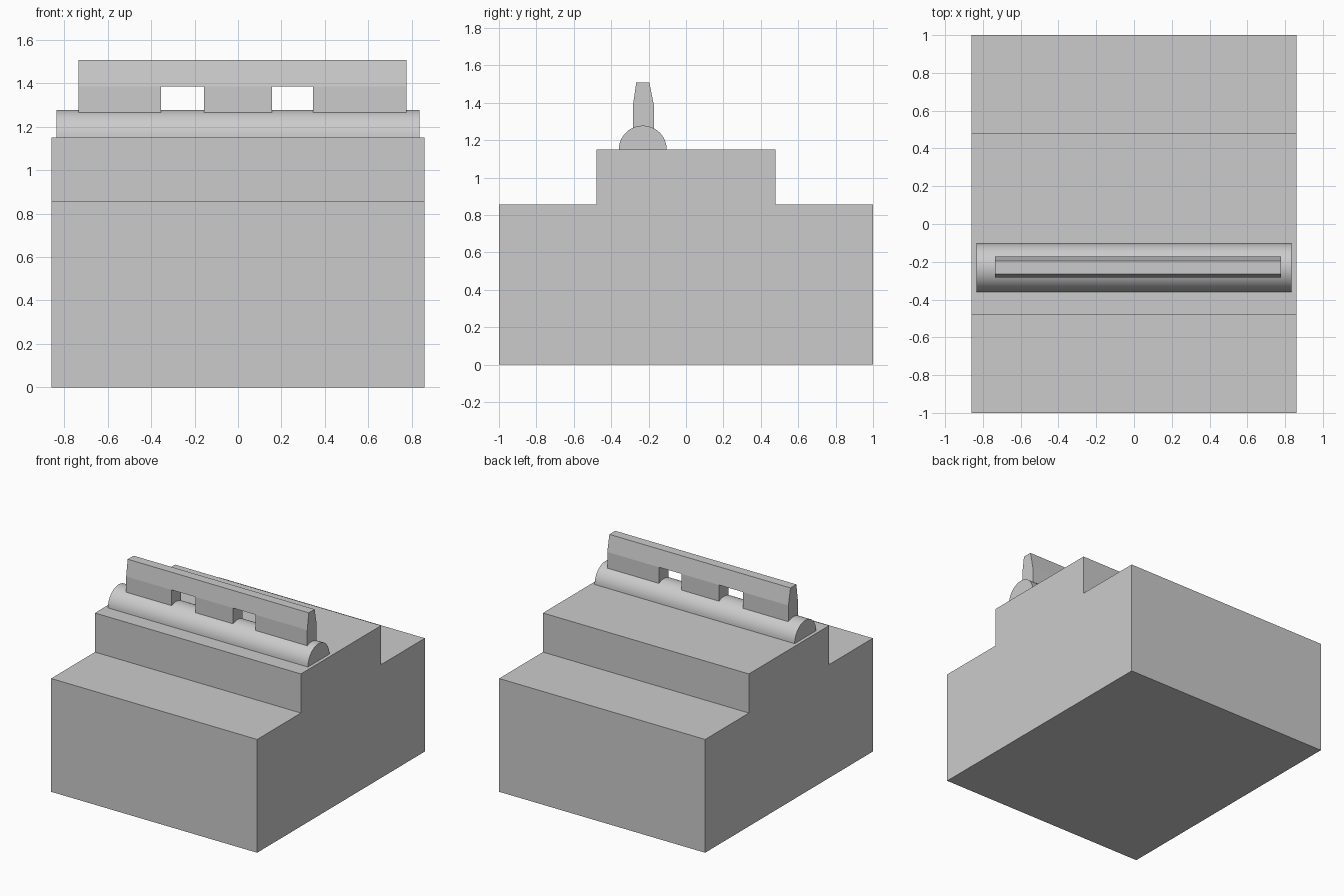
import bpy, bmesh, math

if "Cube" in bpy.data.objects:
    bpy.data.objects.remove(bpy.data.objects["Cube"])


def extrude_x(name, profile, spans, smooth=False):
    """Extrude a closed (y, z) profile along x between each pair in spans."""
    bm = bmesh.new()
    for x0, x1 in spans:
        face = bm.faces.new([bm.verts.new((x0, y, z)) for y, z in profile])
        res = bmesh.ops.extrude_face_region(bm, geom=[face])
        moved = [v for v in res["geom"] if isinstance(v, bmesh.types.BMVert)]
        bmesh.ops.translate(bm, verts=moved, vec=(x1 - x0, 0, 0))
    bmesh.ops.recalc_face_normals(bm, faces=bm.faces)
    mesh = bpy.data.meshes.new(name)
    bm.to_mesh(mesh)
    bm.free()
    obj = bpy.data.objects.new(name, mesh)
    bpy.context.collection.objects.link(obj)
    if smooth:
        bpy.context.view_layer.objects.active = obj
        obj.select_set(True)
        bpy.ops.object.shade_smooth_by_angle(angle=math.radians(30))
        obj.select_set(False)
    return obj


# Stepped base block
half = [(1, 0), (1, 0.855), (0.478, 0.855), (0.478, 1.15)]
extrude_x("stepped_base", half + [(-y, z) for y, z in reversed(half)],
          [(-0.86, 0.86)])

# Half-round bar lying on the upper step
CY, R, N = -0.231, 0.128, 24
arc = [(CY + R * math.cos(math.pi * i / N), 1.15 + R * math.sin(math.pi * i / N))
       for i in range(N + 1)]
extrude_x("half_round_bar", arc, [(-0.835, 0.835)], smooth=True)

# Tapered handle: three feet and a rail joined into one solid
FOOT, KINK, TOP = 1.26, 1.385, 1.508
rail = extrude_x("handle", [(-0.284, KINK), (-0.171, KINK), (-0.196, TOP), (-0.266, TOP)],
                 [(-0.735, 0.777)])
feet = extrude_x("handle_feet", [(-0.284, FOOT), (-0.171, FOOT), (-0.171, KINK), (-0.284, KINK)],
                 [(-0.735, -0.355), (-0.157, 0.157), (0.345, 0.777)])
